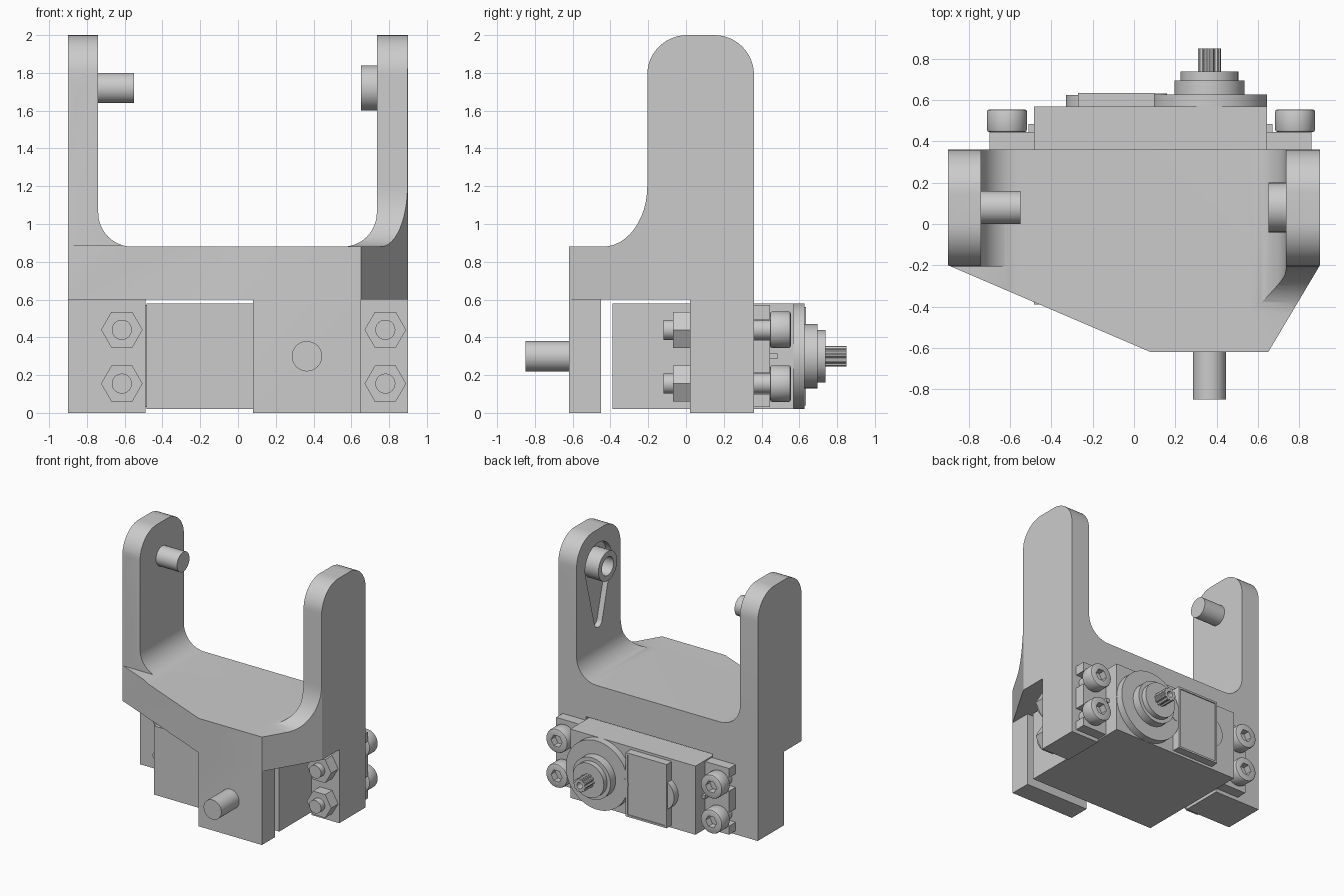
import bpy, bmesh
from math import sin, cos, radians

cube = bpy.data.objects.get("Cube")
if cube:
    bpy.data.objects.remove(cube, do_unlink=True)

grey = bpy.data.materials.new("plain grey")
grey.use_nodes = True
COLOUR = (0.6, 0.6, 0.6, 1)
grey.diffuse_color = COLOUR
grey.node_tree.nodes["Principled BSDF"].inputs["Base Color"].default_value = COLOUR

AXES = {"X": lambda a, b, t: (t, a, b),
        "Y": lambda a, b, t: (a, t, b),
        "Z": lambda a, b, t: (a, b, t)}


def arc(cx, cy, r, start, end, n=12, ry=None):
    """Points along an elliptical arc, angles in degrees."""
    ry = r if ry is None else ry
    angles = [radians(start + (end - start) * i / n) for i in range(n + 1)]
    return [(cx + r * cos(t), cy + ry * sin(t)) for t in angles]


def circle(cx, cy, r, n=48):
    return arc(cx, cy, r, 0, 360, n)[:-1]


def rect(a0, a1, b0, b1):
    return [(a0, b0), (a1, b0), (a1, b1), (a0, b1)]


def prism(name, points, axis, t0, t1):
    """Extrude a flat outline along one axis."""
    bm = bmesh.new()
    place = AXES[axis]
    ends = [[bm.verts.new(place(a, b, t)) for a, b in points] for t in (t0, t1)]
    bm.faces.new(ends[0])
    bm.faces.new(ends[1])
    n = len(points)
    for i in range(n):
        j = (i + 1) % n
        bm.faces.new((ends[0][i], ends[0][j], ends[1][j], ends[1][i]))
    bmesh.ops.recalc_face_normals(bm, faces=bm.faces)
    mesh = bpy.data.meshes.new(name)
    bm.to_mesh(mesh)
    bm.free()
    mesh.materials.append(grey)
    ob = bpy.data.objects.new(name, mesh)
    bpy.context.collection.objects.link(ob)
    return ob


def activate(ob):
    bpy.ops.object.select_all(action="DESELECT")
    ob.select_set(True)
    bpy.context.view_layer.objects.active = ob


def combine(ob, tool, operation):
    """Apply a boolean and discard the tool."""
    activate(ob)
    mod = ob.modifiers.new("combine", "BOOLEAN")
    mod.operation, mod.solver, mod.object = operation, "EXACT", tool
    bpy.ops.object.modifier_apply(modifier=mod.name)
    bpy.data.objects.remove(tool, do_unlink=True)


# Bracket: plan outline trimmed by the front U shape and the side profile
bracket = prism("bracket", [(-.9, .36), (-.9, -.2), (.08, -.62), (.65, -.62),
                            (.9, -.2), (.9, .36)], "Z", .6, 2)
u_shape = ([(-.9, .5), (.9, .5), (.9, 2.1), (.735, 2.1)]
           + arc(.555, 1.06, .18, 0, -90) + arc(-.56, 1.06, .18, 270, 180)
           + [(-.74, 2.1), (-.9, 2.1)])
combine(bracket, prism("u_cutter", u_shape, "Y", -1, 1), "INTERSECT")
side = ([(-.7, .5), (.36, .5)] + arc(.15, 1.79, .21, 0, 90)
        + arc(.005, 1.79, .21, 90, 180)
        + arc(-.44, 1.2, .235, 0, -90, ry=.32) + [(-.7, .88)])
combine(bracket, prism("side_cutter", side, "X", -1, 1), "INTERSECT")
combine(bracket, prism("left_cutter", rect(-1, -.6, -.7, -.205), "Z", .89, 2.1),
        "DIFFERENCE")

# Legs of the bracket: two rear mounting plates and the front foot
for a0, a1, b0, b1 in ((-.9, -.49, .02, .36), (.65, .9, .02, .36), (.08, .65, -.62, -.45)):
    combine(bracket, prism("leg", rect(a0, a1, b0, b1), "Z", 0, .6), "UNION")

# Teardrop recess on the inside of the left arm
tear = arc(.08, 1.72, .17, -15, 195, 32) + arc(.08, 1.25, .05, 195, 345, 12)
combine(bracket, prism("tear_cutter", tear, "X", .6, .78), "DIFFERENCE")

# Hollow boss, pivot pin and front pin
boss = prism("arm_boss", circle(.08, 1.72, .12), "X", .65, .8)
combine(boss, prism("boss_cutter", circle(.08, 1.72, .075), "X", .6, .775), "DIFFERENCE")
prism("pivot_pin", circle(.08, 1.72, .08), "X", -.78, -.55)
prism("front_pin", circle(.365, .3, .08), "Y", -.85, -.6)

# Motor case and its end plate
prism("motor_case", rect(-.485, .645, .02, .58), "Y", -.39, .57)
prism("gear_cover", circle(.365, .3, .28, 64), "Y", .56, .628)
prism("small_gear_cover", circle(-.2, .3, .13), "Y", .56, .625)
prism("label_plate", rect(-.27, .1, .04, .56), "Y", .56, .627)
frame = prism("label_frame", rect(-.27, .1, .04, .56), "Y", .62, .635)
combine(frame, prism("frame_cutter", rect(-.255, .085, .055, .545), "Y", .6, .7),
        "DIFFERENCE")
prism("cover_dot", circle(.12, .3, .04, 24), "Y", .56, .632)

# Output collars and splined shaft
prism("collar_lower", circle(.365, .3, .17), "Y", .6, .695)
prism("collar_upper", circle(.365, .3, .14), "Y", .69, .738)
teeth = [(.365 + r * cos(t), .3 + r * sin(t))
         for i in range(40)
         for r, t in [((.055, .047)[i // 2 % 2], radians(i * 9))]]
shaft = prism("output_shaft", teeth, "Y", .73, .85)
combine(shaft, prism("shaft_cutter", circle(.365, .3, .025, 24), "Y", .79, .9), "DIFFERENCE")

# Mounting ears with open slots, ribs, bolts and nuts
for label, bolt_x, inner, outer in (("right", -.615, -.48, -.7), ("left", .78, .64, .86)):
    out = 1 if outer > 0 else -1
    ear = prism(label + "_ear", rect(min(inner, outer), max(inner, outer), .03, .57),
                "Y", .36, .445)
    prism(label + "_rib", rect(inner - .03, inner + .03, .285, .315), "Y", .4, .485)
    for row, z in (("lower", .155), ("upper", .44)):
        slot = rect(*sorted((bolt_x - out * .05, outer + out * .1)), z - .055, z + .055)
        combine(ear, prism("slot_cutter", slot, "Y", .3, .5), "DIFFERENCE")
        name = label + "_" + row
        prism(name + "_bolt", circle(bolt_x, z, .053, 32), "Y", -.12, .46)
        prism(name + "_nut", circle(bolt_x, z, .11, 6), "Y", -.07, .02)
        head = prism(name + "_bolt_head", circle(bolt_x, z, .097), "Y", .445, .555)
        activate(head)
        bevel = head.modifiers.new("bevel", "BEVEL")
        bevel.width, bevel.segments = .012, 2
        bevel.limit_method, bevel.angle_limit = "ANGLE", radians(40)
        bpy.ops.object.modifier_apply(modifier=bevel.name)
        combine(head, prism("socket_cutter", circle(bolt_x, z, .05, 6), "Y", .5, .6),
                "DIFFERENCE")

# Keep edges crisp and curves smooth
for ob in list(bpy.context.scene.objects):
    if ob.type == "MESH" and ob.data.materials and ob.data.materials[0] == grey:
        activate(ob)
        bpy.ops.object.shade_smooth_by_angle(angle=radians(30))
